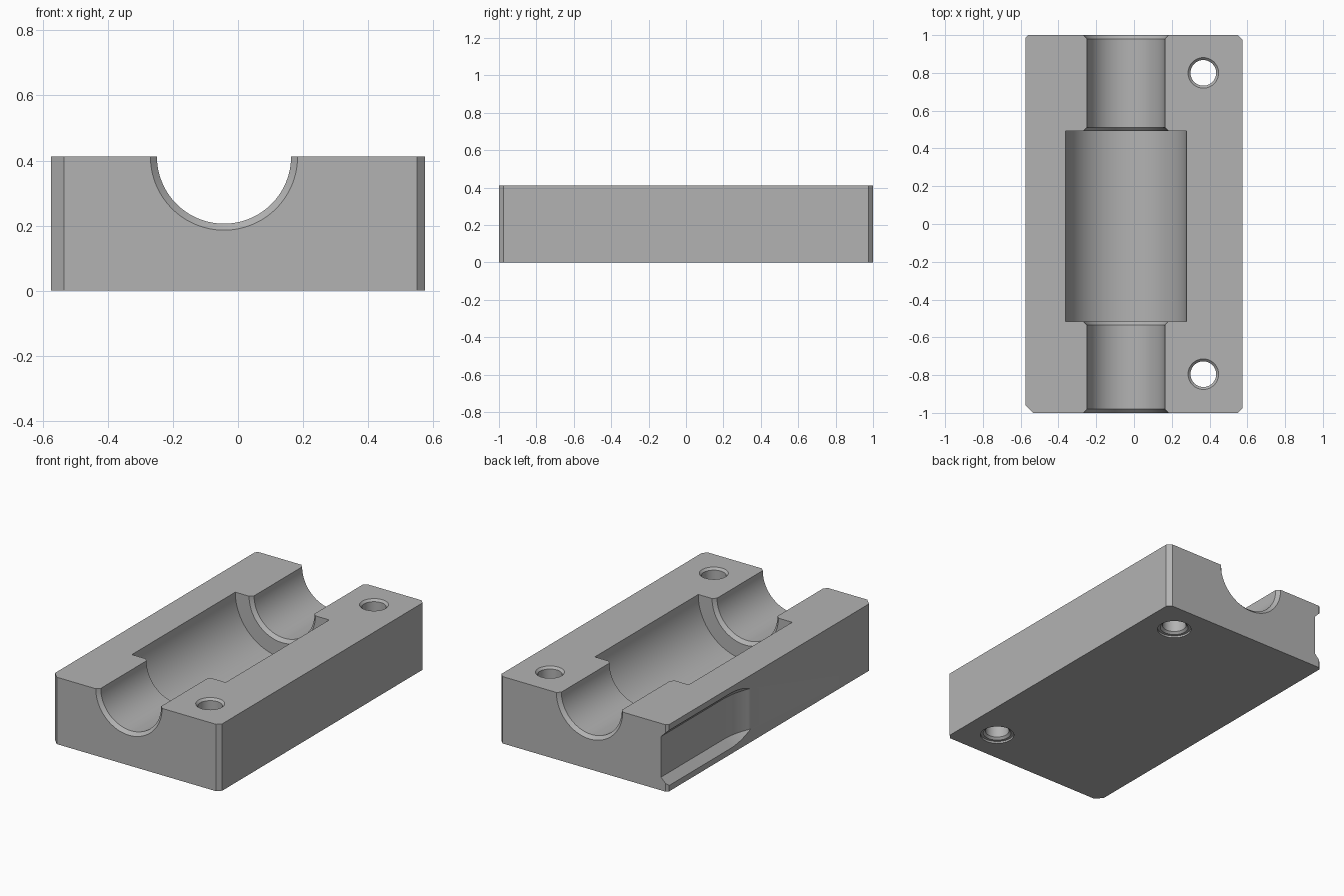
import bpy, bmesh, math
from mathutils import Matrix

if "Cube" in bpy.data.objects:
    bpy.data.objects.remove(bpy.data.objects["Cube"], do_unlink=True)

W, L, H = 0.575, 1.0, 0.412          # half width, half length, height
BORE_X = -0.043


def material(name, rgb):
    m = bpy.data.materials.new(name)
    m.use_nodes = True
    m.diffuse_color = (*rgb, 1)
    m.node_tree.nodes["Principled BSDF"].inputs["Base Color"].default_value = (*rgb, 1)
    return m


def loft(name, rings, matrix=Matrix()):
    """Skin a closed solid through matching rings of points."""
    bm = bmesh.new()
    loops = [[bm.verts.new(p) for p in ring] for ring in rings]
    n = len(loops[0])
    for a, b in zip(loops, loops[1:]):
        for i in range(n):
            j = (i + 1) % n
            bm.faces.new((a[i], a[j], b[j], b[i]))
    bm.faces.new(loops[0])
    bm.faces.new(loops[-1])
    bm.transform(matrix)
    bmesh.ops.recalc_face_normals(bm, faces=bm.faces)
    mesh = bpy.data.meshes.new(name)
    bm.to_mesh(mesh)
    bm.free()
    obj = bpy.data.objects.new(name, mesh)
    bpy.context.collection.objects.link(obj)
    return obj


def turned(name, profile, matrix, sides):
    """Solid of revolution about local z from (height, radius) pairs."""
    angles = [2 * math.pi * i / sides for i in range(sides)]
    rings = [[(r * math.cos(a), r * math.sin(a), z) for a in angles]
             for z, r in profile]
    return loft(name, rings, matrix)


def cut(target, cutter):
    cutter.hide_render = True
    mod = target.modifiers.new(cutter.name, "BOOLEAN")
    mod.operation, mod.solver, mod.object = "DIFFERENCE", "EXACT", cutter
    bpy.context.view_layer.objects.active = target
    bpy.ops.object.modifier_apply(modifier=mod.name)
    bpy.data.objects.remove(cutter, do_unlink=True)


# Block with a different chamfer on each vertical corner
outline = []
for sx, sy, c in ((-1, -1, 0.04), (1, -1, 0.025), (1, 1, 0.025), (-1, 1, 0.015)):
    pair = [(sx * W, sy * (L - c)), (sx * (W - c), sy * L)]
    outline += pair if sx * sy > 0 else pair[::-1]
block = loft("bearing_block", [[(x, y, z) for x, y in outline] for z in (0, H)])
block.data.materials.append(material("plain grey", (0.45, 0.45, 0.45)))

# Stepped shaft bore with chamfered mouths and shoulders
small, mouth, large = 0.206, 0.226, 0.32
front, back = -0.515, 0.492
bore = [(-1.1, mouth), (-L, mouth), (-L + 0.02, small),
        (front - 0.02, small), (front, mouth), (front, large),
        (back, large), (back, mouth), (back + 0.02, small),
        (L - 0.02, small), (L, mouth), (1.1, mouth)]
along_y = Matrix.Translation((BORE_X, 0, H)) @ Matrix.Rotation(-math.pi / 2, 4, "X")
cut(block, turned("bore_cutter", bore, along_y, 128))

# Bolt holes, chamfered on top and shallowly counterbored below
hole = [(-0.1, 0.097), (0.012, 0.097), (0.012, 0.081), (0.025, 0.068),
        (H - 0.013, 0.068), (H, 0.081), (H + 0.1, 0.081)]
for y in (-0.795, 0.8):
    cut(block, turned("hole_cutter", hole, Matrix.Translation((0.367, y, 0)), 48))

# Side channel, open at the back and running out in an arc
depth, run, end, out = 0.045, 0.2, 0.19, 0.05
sections = [(1.1, depth)]
for i in range(13):
    t = i / 12
    sections.append((end + run * (1 - t), depth * (1 - t * t) - 0.001 * t))


def channel_ring(y, d):
    mid, half = H / 2, 0.125
    wide = half + d + out
    return [(-W + d, y, mid - half), (-W + d, y, mid + half),
            (-W - out, y, mid + wide), (-W - out, y, mid - wide)]


cut(block, loft("channel_cutter", [channel_ring(y, d) for y, d in sections]))

# Smooth curved walls, crisp edges
bpy.ops.object.select_all(action="DESELECT")
block.select_set(True)
bpy.context.view_layer.objects.active = block
bpy.ops.object.shade_smooth_by_angle(angle=math.radians(25))
